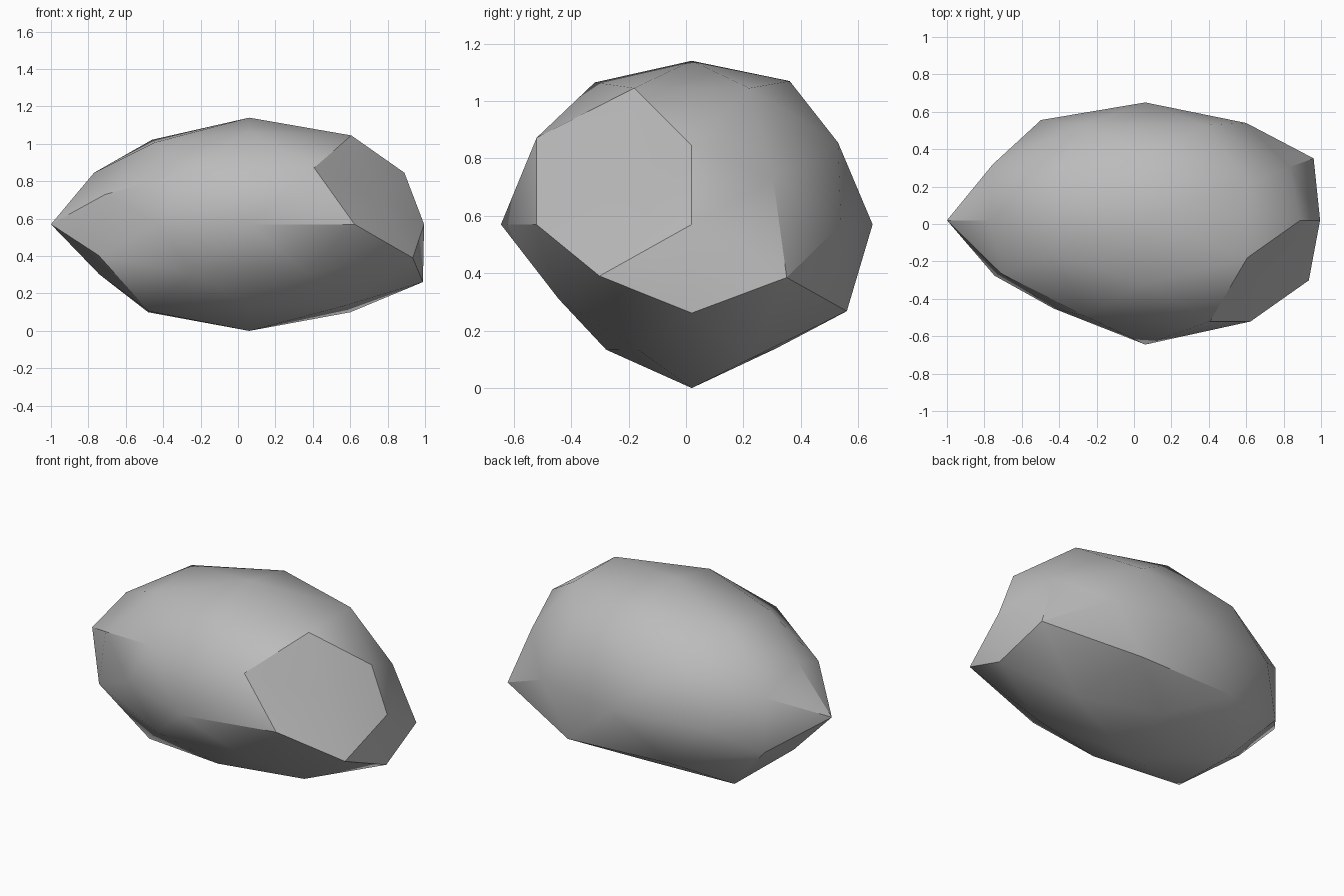
import bpy, bmesh, math
from mathutils import Vector

cube = bpy.data.objects.get("Cube")
if cube:
    bpy.data.objects.remove(cube, do_unlink=True)

# Stretched ball that the boulder is shaped from
CENTRE = Vector((0.06, 0.02, 0.57))
RADII = Vector((1.06, 0.63, 0.57))
GOLDEN = (1 + math.sqrt(5)) / 2
SIGNS = (1, -1)


def directions(x, y, z):
    """Every sign combination of a direction, without repeats for zeros."""
    options = [SIGNS if c else (0,) for c in (x, y, z)]
    return [Vector((a * x, b * y, c * z)).normalized()
            for a in options[0] for b in options[1] for c in options[2]]


# Each family of ball points, with how far each point is pushed in or out
families = [
    # points on the axes
    ((1, 0, 0), [0.882, 1]),
    ((0, 1, 0), [1, 1.055]),
    ((0, 0, 1), [1, 1]),
    # main corners
    ((0, 1, GOLDEN), [1.03, 0.89, 1.02, 0.9]),
    ((GOLDEN, 0, 1), [0.92, 1.03, 0.92, 0.89]),
    ((1, GOLDEN, 0), [0.97, 1.01, 1, 0.88]),
    # points between the corners: upper and lower, front and back, ends
    ((GOLDEN, 1, GOLDEN ** 2), [1.03, 1.02, 1.03, 0.95, 0.98, 1.02, 0.95, 1.01]),
    ((1, GOLDEN ** 2, GOLDEN), [1, 1.06, 1.06, 0.91, 1, 1, 1, 0.91]),
    ((GOLDEN ** 2, GOLDEN, 1), [0.9, 1.05, 0.82, 1.02, 0.95, 0.95, 0.9, 0.94]),
]

# Skin the even ball first, then push its points to the chipped shape
bm = bmesh.new()
targets = {}
for base, pushes in families:
    for direction, push in zip(directions(*base), pushes):
        vert = bm.verts.new(direction)
        targets[vert] = CENTRE + direction * RADII * push
bmesh.ops.convex_hull(bm, input=bm.verts[:])
for vert, place in targets.items():
    vert.co = place
bmesh.ops.recalc_face_normals(bm, faces=bm.faces[:])

mesh = bpy.data.meshes.new("boulder")
bm.to_mesh(mesh)
bm.free()
boulder = bpy.data.objects.new("boulder", mesh)
bpy.context.collection.objects.link(boulder)

# Plain stone colour
stone = bpy.data.materials.new("stone_grey")
stone.use_nodes = True
colour = (0.5, 0.5, 0.5, 1)
stone.diffuse_color = colour
stone.node_tree.nodes["Principled BSDF"].inputs["Base Color"].default_value = colour
mesh.materials.append(stone)

# Soft facets with crisp chipped edges
bpy.ops.object.select_all(action="DESELECT")
boulder.select_set(True)
bpy.context.view_layer.objects.active = boulder
bpy.ops.object.shade_smooth_by_angle(angle=math.radians(30))
